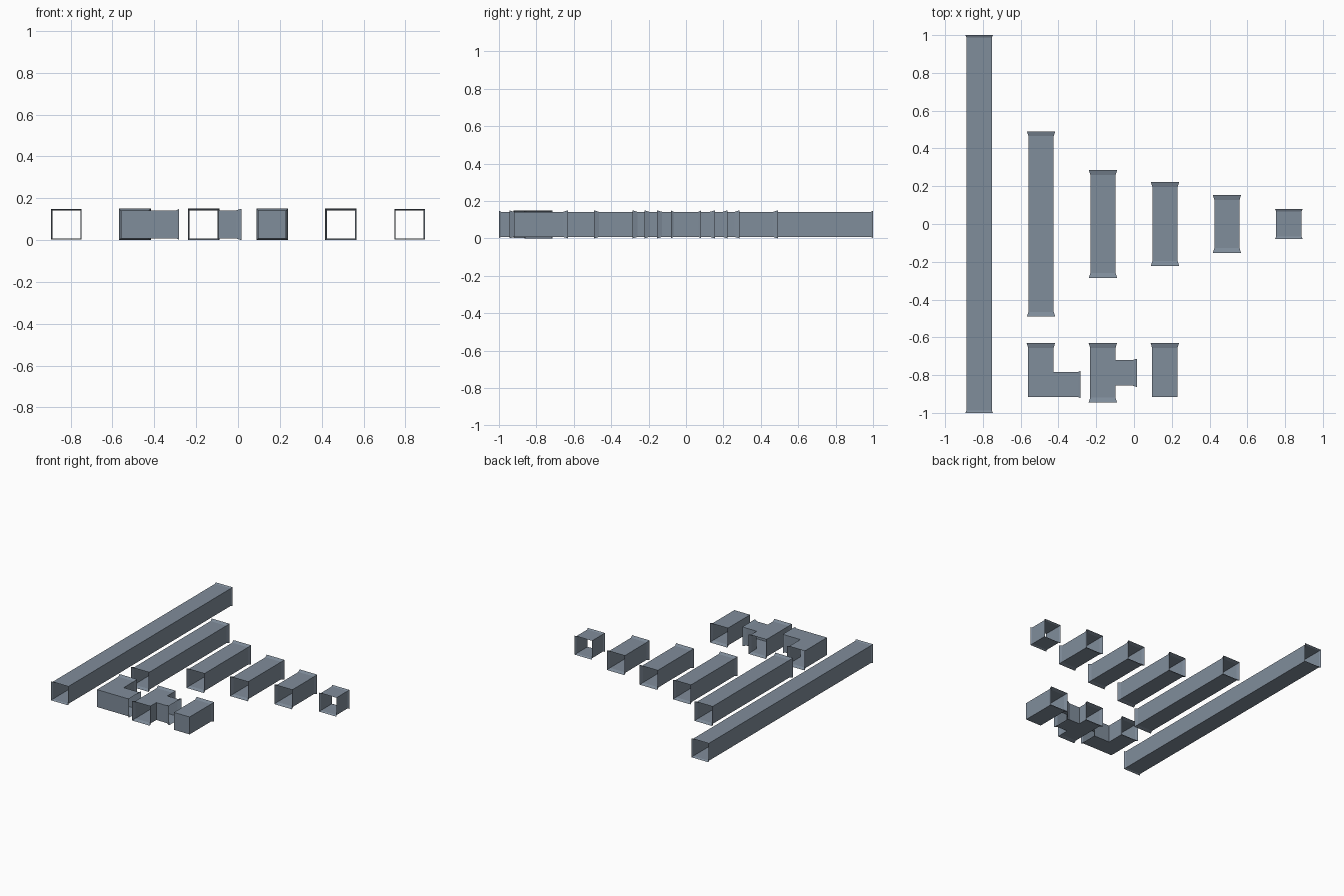
import bpy, bmesh
from mathutils import Vector

if "Cube" in bpy.data.objects:
    bpy.data.objects.remove(bpy.data.objects["Cube"])

H = 0.067            # half width of a duct body
Z = 0.075            # duct centre height (flanges rest on the ground)
LONG = (0.026, 0.075)    # flare length, flare half width
SHORT = (0.012, 0.073)
N, S, E = Vector((0, 1, 0)), Vector((0, -1, 0)), Vector((1, 0, 0))

metal = bpy.data.materials.new("galvanised_grey")
metal.diffuse_color = (0.216, 0.266, 0.328, 1)
metal.use_nodes = True
metal.node_tree.nodes["Principled BSDF"].inputs["Base Color"].default_value = metal.diffuse_color


def pull(bm, face, d, dist, half, centre_d=0.0):
    """Extrude a face to a distance along d, resizing it to the given half width."""
    new = bmesh.ops.extrude_discrete_faces(bm, faces=[face])["faces"][0]
    for v in new.verts:
        side = v.co - d * v.co.dot(d)
        for i in range(3):
            if abs(side[i]) > 1e-6:
                side[i] = half if side[i] > 0 else -half
        v.co = side + d * dist
    return new


def fitting(name, x, y, arms):
    """Thin sheet duct: a central box with an open flared arm per direction."""
    bm = bmesh.new()
    bmesh.ops.create_cube(bm, size=2 * H)
    for d, length, flare in arms:
        bm.normal_update()
        face = max(bm.faces, key=lambda f: f.normal.dot(d) + f.calc_center_median().dot(d))
        start = length - flare[0]
        if start > H + 0.002:
            face = pull(bm, face, d, start, H)
        face = pull(bm, face, d, length, flare[1])
        bmesh.ops.delete(bm, geom=[face], context='FACES_ONLY')
    # merge the flat panels into single sheets
    bmesh.ops.dissolve_limit(bm, angle_limit=0.01, verts=bm.verts[:], edges=bm.edges[:])
    me = bpy.data.meshes.new(name)
    bm.to_mesh(me)
    bm.free()
    me.materials.append(metal)
    ob = bpy.data.objects.new(name, me)
    ob.location = (x, y, Z)
    bpy.context.collection.objects.link(ob)


# row of straight ducts, longest to shortest
halves = [1.0, 0.491, 0.286, 0.222, 0.154, 0.079]
for i, half in enumerate(halves):
    flare = SHORT if i in (0, 5) else LONG
    fitting(f"straight_duct_{i + 1}", -0.82 + 0.328 * i, 0,
            [(N, half, flare), (S, half, flare)])

# elbow, tee and capped end
fitting("elbow_duct", -0.493, -0.85, [(N, 0.219, LONG), (E, 0.21, SHORT)])
fitting("tee_duct", -0.165, -0.788, [(N, 0.157, LONG), (S, 0.157, LONG), (E, 0.181, LONG)])
fitting("capped_duct", 0.163, -0.85, [(N, 0.219, LONG)])
